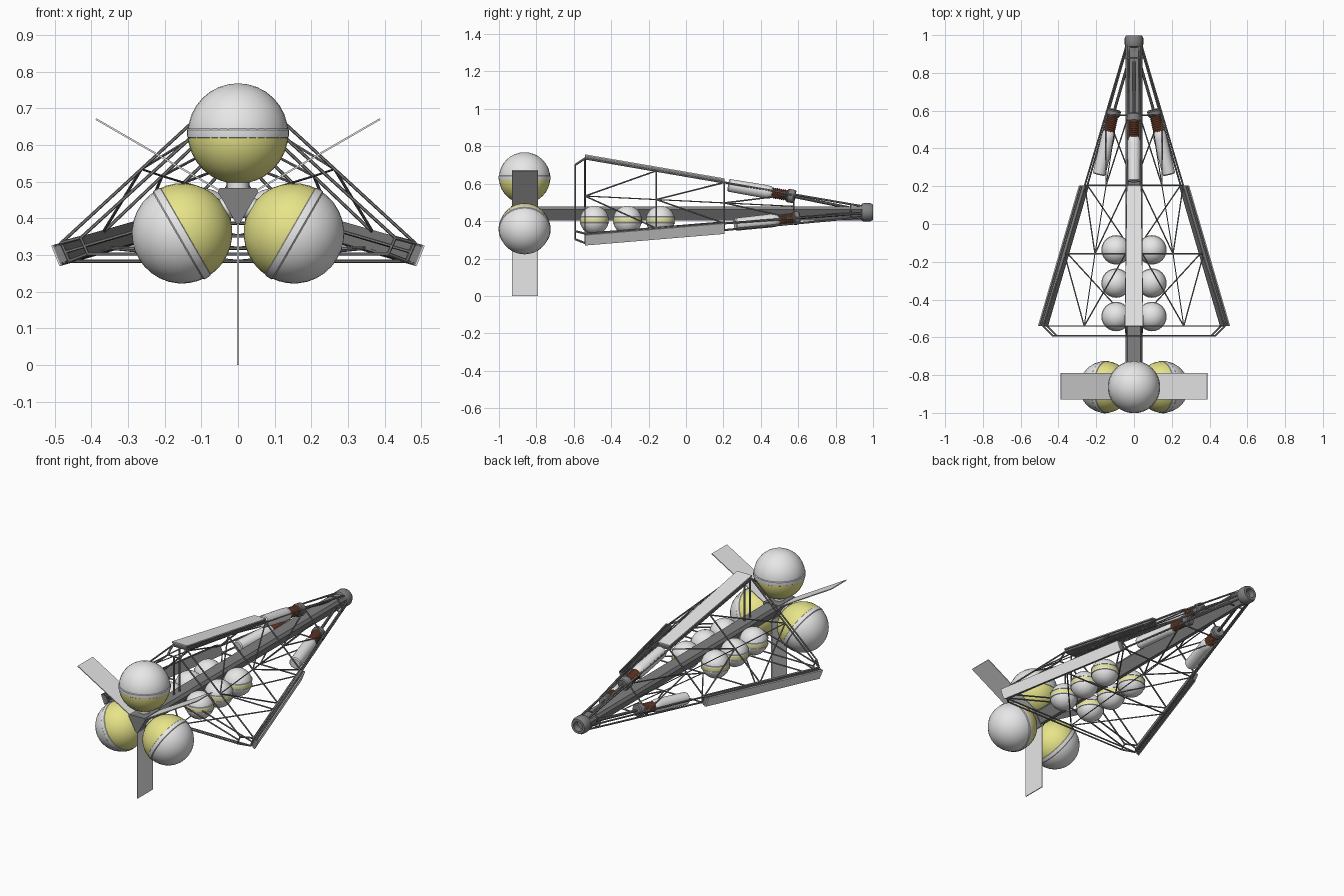
import bpy, bmesh, math
from mathutils import Vector, Matrix

if "Cube" in bpy.data.objects:
    bpy.data.objects.remove(bpy.data.objects["Cube"])

AXIS = 0.447  # height of the spine


def material(name, r, g, b):
    m = bpy.data.materials.new(name)
    m.diffuse_color = (r, g, b, 1)
    m.use_nodes = True
    m.node_tree.nodes["Principled BSDF"].inputs["Base Color"].default_value = m.diffuse_color
    return m


LIGHT = material("light_grey", 0.8, 0.8, 0.8)
YELLOW = material("pale_yellow", 0.8, 0.78, 0.25)
MID = material("mid_grey", 0.22, 0.22, 0.22)
COPPER = material("copper", 0.32, 0.095, 0.045)


def finish(name, bm, mats, smooth=False):
    bmesh.ops.recalc_face_normals(bm, faces=bm.faces[:])
    me = bpy.data.meshes.new(name)
    bm.to_mesh(me)
    bm.free()
    for m in mats:
        me.materials.append(m)
    ob = bpy.data.objects.new(name, me)
    bpy.context.collection.objects.link(ob)
    if smooth:
        bpy.ops.object.select_all(action='DESELECT')
        ob.select_set(True)
        bpy.context.view_layer.objects.active = ob
        bpy.ops.object.shade_smooth_by_angle(angle=math.radians(35))
    return ob


def align(origin, direction):
    q = Vector(direction).to_track_quat('Z', 'Y')
    return Matrix.Translation(origin) @ q.to_matrix().to_4x4()


def lathe(name, origin, direction, profile, mat, n=24):
    """Revolve (distance, radius) points about a direction."""
    bm = bmesh.new()
    vs = [bm.verts.new((r, 0, d)) for d, r in profile]
    es = [bm.edges.new(p) for p in zip(vs, vs[1:])]
    bmesh.ops.spin(bm, geom=vs + es, cent=(0, 0, 0), axis=(0, 0, 1),
                   angle=2 * math.pi, steps=n)
    bmesh.ops.remove_doubles(bm, verts=bm.verts[:], dist=1e-5)
    bm.transform(align(origin, direction))
    return finish(name, bm, [mat], True)


def strut(bm, a, b, r=0.0055, n=6):
    a, b = Vector(a), Vector(b)
    m = align((a + b) / 2, b - a)
    bmesh.ops.create_cone(bm, cap_ends=True, segments=n, radius1=r, radius2=r,
                          depth=(b - a).length, matrix=m)


def prism(name, section, y0, y1, mat):
    """Extrude an (x, z) section along y."""
    bm = bmesh.new()
    f = bm.faces.new([bm.verts.new((x, y0, z)) for x, z in section])
    g = bmesh.ops.extrude_face_region(bm, geom=[f])["geom"]
    bmesh.ops.translate(bm, vec=(0, y1 - y0, 0),
                        verts=[v for v in g if isinstance(v, bmesh.types.BMVert)])
    # close the front end
    bmesh.ops.holes_fill(bm, edges=[e for e in bm.edges if e.is_boundary], sides=0)
    return finish(name, bm, [mat])


def tri_section(inner, flat):
    """Triangle with cut corners: flats up and to the lower sides."""
    pts = []
    for a in (90, 210, 330):
        u = Vector((math.cos(math.radians(a)), math.sin(math.radians(a))))
        t = Vector((-u.y, u.x))
        for s in (-1, 1):
            p = u * inner + t * s * flat
            pts.append((p.x, p.y + AXIS))
    return pts


def ball(name, centre, up, radius, yellow_rule, seg=32):
    bm = bmesh.new()
    bmesh.ops.create_uvsphere(bm, u_segments=seg, v_segments=seg // 2, radius=radius)
    for f in bm.faces:
        f.material_index = int(yellow_rule(f.calc_center_median().z / radius))
    bm.transform(align(centre, up))
    return finish(name, bm, [LIGHT, YELLOW], True)


# Spine and tail hub
prism("spine", tri_section(0.031, 0.034), -0.80, 0.95, MID)
prism("tail_hub", tri_section(0.035, 0.050), -0.935, -0.79, MID)

# Three main tanks, necks and fins around the tail
for i, a in enumerate((90, 210, 330)):
    u = Vector((math.cos(math.radians(a)), 0, math.sin(math.radians(a))))
    hub = Vector((0, -0.863, AXIS))
    c = hub + u * (0.184 if i == 0 else 0.176)
    ball(f"main_tank_{i}", c, u, 0.137, lambda z: z < 0)
    lathe(f"main_tank_band_{i}", c, u, [(-0.012, 0.135), (-0.010, 0.138), (-0.004, 0.139),
          (0.010, 0.139), (0.014, 0.135)], LIGHT, 40)
    lathe(f"tank_neck_{i}", hub, u, [(0.03, 0.03), (0.05, 0.03), (0.056, 0.038)], LIGHT)
    d, t = -u, Vector((-u.z, 0, u.x)) * 0.0025
    p0, p1 = hub + d * 0.03, hub + d * 0.447
    prism(f"tail_fin_{i}", [((p + s).x, (p + s).z) for p, s in
          ((p0, t), (p1, t), (p1, -t), (p0, -t))], -0.93, -0.79, LIGHT)

# Six small tanks slung on both sides of the spine
for i, y in enumerate((-0.49, -0.313, -0.137)):
    for side, s in (("left", -1), ("right", 1)):
        c = Vector((s * 0.095, y, 0.405))
        ball(f"small_tank_{side}_{i}", c, (0, 0, 1), 0.077, lambda z: -0.2 < z < 0.2, 30)
        for h in (-0.016, 0.016):
            lathe(f"small_tank_rim_{side}_{i}", c + Vector((0, 0, h)), (0, 0, 1),
                  [(-0.003, 0.074), (-0.002, 0.078), (0.002, 0.078), (0.003, 0.074)], LIGHT)

# Nose docking collar
lathe("nose_collar", (0, 0, AXIS), (0, 1, 0),
      [(0.90, 0), (0.90, 0.03), (0.935, 0.034), (0.94, 0.045), (0.95, 0.049), (0.985, 0.049),
       (0.999, 0.042), (0.999, 0.028), (0.965, 0.026), (0.965, 0)], MID, 24)


# Truss: six corners of a cut triangle that shrinks toward the nose
REAR = [(-0.045, 0.735), (0.045, 0.735), (0.482, 0.333), (0.46, 0.283), (-0.46, 0.283), (-0.482, 0.333)]
NOSE = [(-0.025, 0.480), (0.025, 0.480), (0.042, 0.442), (0.036, 0.420), (-0.036, 0.420), (-0.042, 0.442)]


def corners(y):
    t = (y + 0.54) / 1.48
    out = []
    for k, ((ax, az), (bx, bz)) in enumerate(zip(REAR, NOSE)):
        x = ax + (bx - ax) * t
        if k < 2 and y <= 0.2:
            x = ax
        out.append(Vector((x, y, az + (bz - az) * t)))
    return out


bm = bmesh.new()
rings = [corners(y) for y in (-0.54, -0.158, 0.205, 0.575, 0.88)]
end = corners(0.94)
tail = [Vector((p.x * 0.89, -0.592, AXIS + (p.z - AXIS) * 0.88)) for p in rings[0]]
for ring in rings + [tail]:
    for k in range(6):
        strut(bm, ring[k], ring[(k + 1) % 6], 0.0045)
for k in range(6):
    strut(bm, tail[k], rings[0][k])
    strut(bm, rings[0][k], rings[2][k])
    strut(bm, rings[2][k], end[k])
# Side braces fan from the middle of each side to the corners ahead
for i in range(3):
    r0, r1 = rings[i], rings[i + 1]
    for k in (1, 3, 5):
        mid = (r0[k] + r0[(k + 1) % 6]) / 2
        for p in (r1[k], r1[(k + 1) % 6]):
            strut(bm, mid, p, 0.004)
        strut(bm, mid, (r1[k] + r1[(k + 1) % 6]) / 2, 0.003)
# Spokes hold the rear of the truss to the spine
for ring in (rings[0], tail):
    for k in (0, 2, 4):
        p = (ring[k] + ring[k + 1]) / 2
        strut(bm, p, (0, p.y, AXIS), 0.0045)
finish("truss_frame", bm, [MID])


# Layered armour panels along the three truss edges
def panel(name, k, offset, thick, grow, mat):
    bm = bmesh.new()
    vs = []
    for y in (-0.54, 0.205):
        c = corners(y)
        a, b = c[k], c[k + 1]
        n = Vector((0, 0, 1))
        if k:  # keep the lower panels the same width all along
            h = (REAR[k][1] - REAR[k + 1][1]) / 2
            m = (a + b) / 2
            a, b = m + Vector((0.01, 0, h)), m - Vector((0.01, 0, h))
            n = Vector((h, 0, -0.01)).normalized()
        w = (b - a).normalized()
        a, b = a - w * grow, b + w * grow
        vs.append([bm.verts.new(p) for p in (a + n * offset, b + n * offset,
                   b + n * (offset + thick), a + n * (offset + thick))])
    for j in range(4):
        bm.faces.new((vs[0][j], vs[0][(j + 1) % 4], vs[1][(j + 1) % 4], vs[1][j]))
    bm.faces.new(vs[0])
    bm.faces.new(vs[1][::-1])
    return finish(name, bm, [mat])


for name, k, lift in (("top", 0, 0), ("side", 2, 0.007)):
    for part, off, th, g, mat in (("inner_plate", -0.006, 0.006, 0.002, MID),
                                  ("core", 0.0, 0.013 + lift, -0.003, MID),
                                  ("middle_plate", 0.004 + lift, 0.005, 0.002, MID),
                                  ("rim_plate", 0.013 + lift, 0.005, 0.003, MID),
                                  ("outer_plate", 0.018 + lift, 0.004, 0.003, LIGHT)):
        ob = panel(f"{name}_panel_{part}", k, off, th, g, mat)
        if k:
            mod = ob.modifiers.new("mirror", 'MIRROR')
            mod.use_axis = (True, False, False)

# Three coil thrusters between spine and truss edges
for i, (a, b) in enumerate((((0, 0.225, 0.592), (0, 0.585, 0.530)),
                            ((-0.185, 0.262, 0.382), (-0.103, 0.605, 0.418)),
                            ((0.185, 0.262, 0.382), (0.103, 0.605, 0.418)))):
    a, b = Vector(a), Vector(b)
    d = b - a
    L = d.length
    lathe(f"thruster_body_{i}", a, d, [(0, 0), (0, 0.029), (0.006, 0.034), (0.20, 0.036),
          (0.228, 0.034), (0.24, 0.026), (0.24, 0)], LIGHT)
    coil = [(0.235, 0.02)]
    for c in range(8):
        y = 0.236 + c * 0.0108
        coil += [(y, 0.025), (y + 0.003, 0.029), (y + 0.007, 0.029), (y + 0.010, 0.025)]
    lathe(f"thruster_coil_{i}", a, d, coil, COPPER)
    lathe(f"thruster_cap_{i}", a, d, [(0.320, 0), (0.320, 0.031), (0.326, 0.036),
          (L - 0.006, 0.036), (L, 0.031), (L, 0)], MID)
    bm = bmesh.new()
    strut(bm, b, (b.x * 0.25, 0.87, AXIS + (b.z - AXIS) * 0.3), 0.008, 10)
    finish(f"thruster_feed_{i}", bm, [MID], True)
